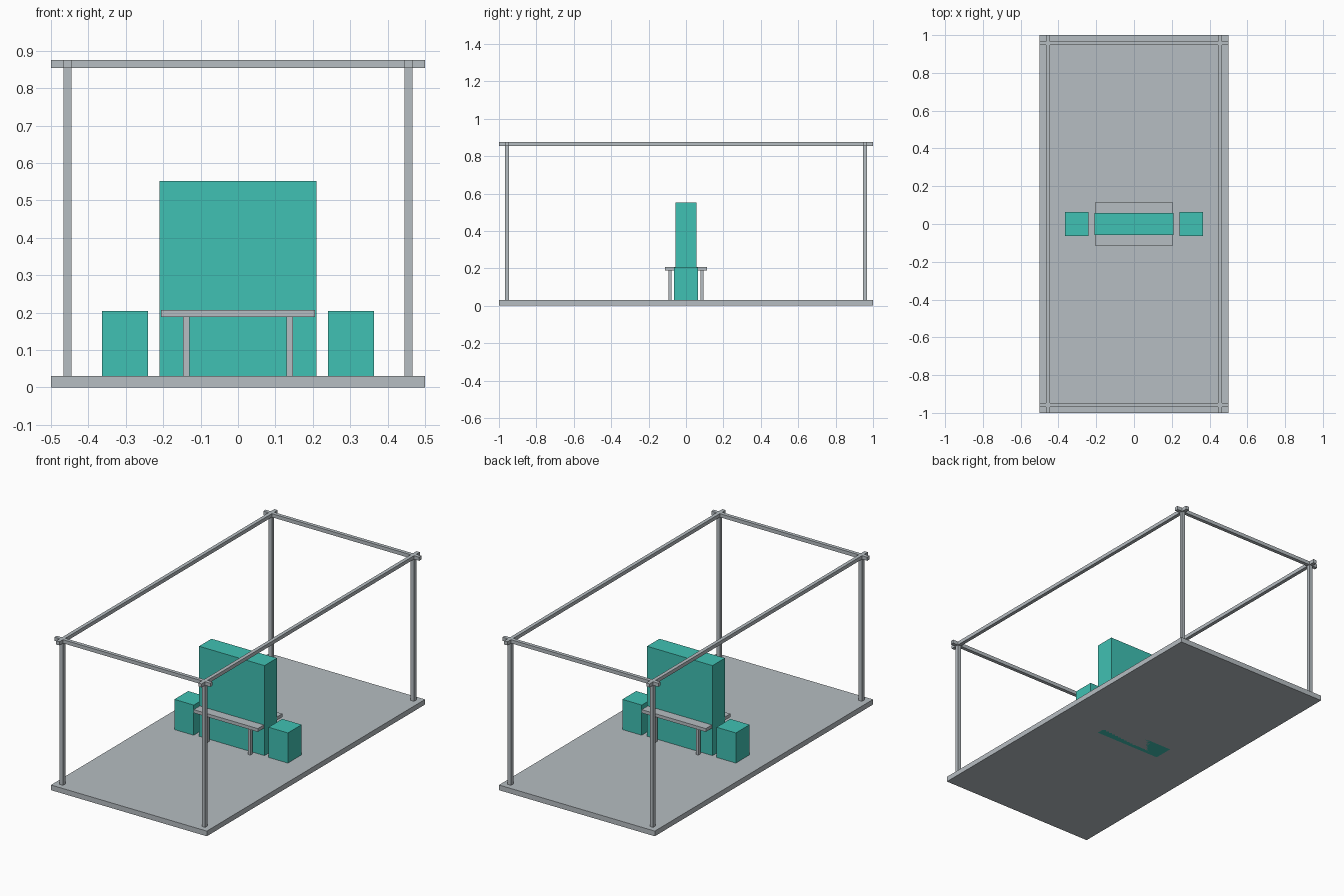
import bpy

if "Cube" in bpy.data.objects:
    bpy.data.objects.remove(bpy.data.objects["Cube"])


def material(name, rgb):
    m = bpy.data.materials.new(name)
    m.diffuse_color = (*rgb, 1.0)
    m.use_nodes = True
    m.node_tree.nodes["Principled BSDF"].inputs["Base Color"].default_value = m.diffuse_color
    return m


GREY = material("light_grey", (0.468, 0.509, 0.539))
TEAL = material("teal", (0.051, 0.533, 0.451))


def box(name, x, y, z, mat):
    """Box from (min, max) ranges on each axis."""
    verts = [(a, b, c) for a in x for b in y for c in z]
    faces = [(0, 1, 3, 2), (4, 6, 7, 5), (0, 4, 5, 1),
             (2, 3, 7, 6), (0, 2, 6, 4), (1, 5, 7, 3)]
    mesh = bpy.data.meshes.new(name)
    mesh.from_pydata(verts, [], faces)
    mesh.materials.append(mat)
    obj = bpy.data.objects.new(name, mesh)
    bpy.context.collection.objects.link(obj)
    return obj


def around(c, half):
    return (c - half, c + half)


FLOOR = 0.03
BEAM_Z = (0.854, 0.875)
POST_X, POST_Y, HALF = 0.456, 0.957, 0.0105

# Floor slab
box("floor", (-0.5, 0.5), (-1, 1), (0, FLOOR), GREY)

# Open frame: corner posts and crossing top beams
for sx, side in ((-1, "left"), (1, "right")):
    for sy, end in ((-1, "front"), (1, "back")):
        box(f"post_{end}_{side}", around(sx * POST_X, HALF),
            around(sy * POST_Y, HALF), (FLOOR, BEAM_Z[0]), GREY)
    box(f"long_beam_{side}", around(sx * POST_X, HALF), (-1, 1), BEAM_Z, GREY)
for sy, end in ((-1, "front"), (1, "back")):
    box(f"cross_beam_{end}", (-0.5, 0.5), around(sy * POST_Y, HALF), BEAM_Z, GREY)

# Tall central panel, reaching down through the floor
box("central_panel", (-0.21, 0.21), (-0.057, 0.057), (0, 0.552), TEAL)

# Side blocks
for sx, side in ((-1, "left"), (1, "right")):
    box(f"side_block_{side}", around(sx * 0.302, 0.062), (-0.063, 0.063),
        (FLOOR, 0.205), TEAL)

# Table running through the panel, with four legs
box("table_top", (-0.206, 0.206), (-0.113, 0.113), (0.188, 0.207), GREY)
for sx, side in ((-1, "left"), (1, "right")):
    for sy, end in ((-1, "front"), (1, "back")):
        box(f"table_leg_{end}_{side}", around(sx * 0.138, 0.0085),
            around(sy * 0.086, 0.0085), (FLOOR, 0.188), GREY)
